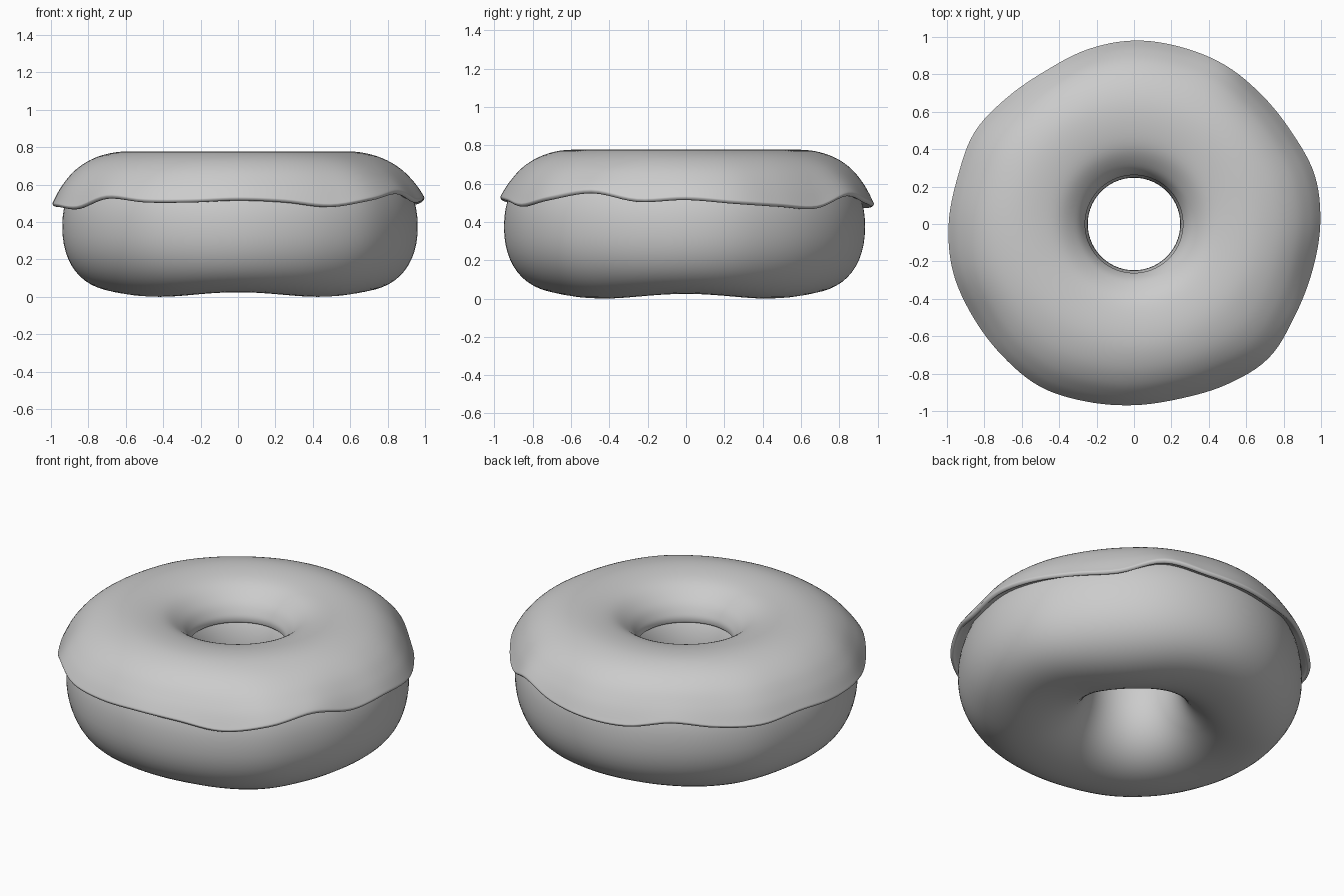
import bpy, bmesh, math

cube = bpy.data.objects.get("Cube")
if cube:
    bpy.data.objects.remove(cube, do_unlink=True)

SEGMENTS = 144

# One plain grey for the whole ring
grey = bpy.data.materials.new("plain grey")
grey.use_nodes = True
grey.diffuse_color = (0.6, 0.6, 0.6, 1)
grey.node_tree.nodes["Principled BSDF"].inputs["Base Color"].default_value = (0.6, 0.6, 0.6, 1)

# Icing edge around the ring, every 15 degrees from +x, in thousandths
EDGE_RADIUS = [995, 1000, 975, 970, 978, 978, 980, 965, 945, 957, 983, 975,
               990, 1000, 993, 995, 1003, 982, 968, 965, 990, 1015, 990, 985]
EDGE_HEIGHT = [520, 500, 485, 475, 540, 505, 485, 480, 515, 490, 480, 500,
               490, 485, 475, 530, 510, 510, 520, 510, 485, 520, 555, 510]


def spline(p0, p1, p2, p3, t):
    return 0.5 * (2 * p1 + (p2 - p0) * t + (2 * p0 - 5 * p1 + 4 * p2 - p3) * t * t
                  + (3 * p1 - p0 - 3 * p2 + p3) * t ** 3)


def around(table, angle):
    """Smooth value of a periodic table at an angle."""
    n = len(table)
    pos = angle / math.tau * n
    i = int(pos)
    return spline(*(table[(i + k) % n] for k in (-1, 0, 1, 2)), pos - i) / 1000


def smooth_profile(points, steps=5):
    """Rounded open curve through (radius, height) points."""
    pts = [points[0], *points, points[-1]]
    out = []
    for i in range(len(points) - 1):
        for s in range(steps):
            out.append(tuple(spline(*(p[a] for p in pts[i:i + 4]), s / steps) for a in (0, 1)))
    return out + [points[-1]]


def loft(name, profile_at, closed):
    """Sweep a profile that changes with angle round the z axis."""
    bm = bmesh.new()
    rings = []
    for s in range(SEGMENTS):
        a = math.tau * s / SEGMENTS
        rings.append([bm.verts.new((r * math.cos(a), r * math.sin(a), z))
                      for r, z in profile_at(a)])
    count = len(rings[0])
    for s, ring in enumerate(rings):
        after = rings[(s + 1) % SEGMENTS]
        for i in range(count if closed else count - 1):
            j = (i + 1) % count
            bm.faces.new((ring[i], after[i], after[j], ring[j]))
    bmesh.ops.recalc_face_normals(bm, faces=bm.faces)
    mesh = bpy.data.meshes.new(name)
    bm.to_mesh(mesh)
    bm.free()
    mesh.materials.append(grey)
    mesh.shade_smooth()
    obj = bpy.data.objects.new(name, mesh)
    bpy.context.collection.objects.link(obj)
    return obj


def dough_profile(a):
    # Slightly squared tube, a little off centre and lumpy underneath
    outer = (0.945 + 0.4 * (around(EDGE_RADIUS, a) - 0.98)
             + 0.01 * (math.cos(a) - math.sin(a)))
    inner = 0.247
    mid, half = (outer + inner) / 2, (outer - inner) / 2
    bottom = 0.012 * (1 + math.cos(4 * a))
    points = []
    for k in range(56):
        t = math.tau * k / 56
        c, s = math.cos(t), math.sin(t)
        c = math.copysign(abs(c) ** 0.92, c)
        s = math.copysign(abs(s) ** 0.92, s)
        z = 0.375 + 0.375 * s
        points.append((mid + half * c, z + bottom * max(0, -s) ** 4))
    return points


def icing_profile(a):
    edge, low = around(EDGE_RADIUS, a), around(EDGE_HEIGHT, a)
    d = edge - 0.985
    lift = low - 0.5
    return smooth_profile([
        (0.30, 0.585), (0.272, 0.566), (0.262, 0.578), (0.268, 0.615),
        (0.31, 0.68), (0.40, 0.745), (0.52, 0.773), (0.65, 0.773),
        (0.77 + 0.3 * d, 0.74), (0.865 + 0.6 * d, 0.68 + 0.15 * lift),
        (0.935 + 0.9 * d, 0.60 + 0.5 * lift),
        (edge - 0.006, low + 0.025), (edge, low + 0.006),
        (edge - 0.014, low - 0.006), (edge - 0.035, low + 0.008),
        (0.88 + 0.4 * d, low + 0.03)])


loft("dough_ring", dough_profile, True)
loft("icing", icing_profile, False)
